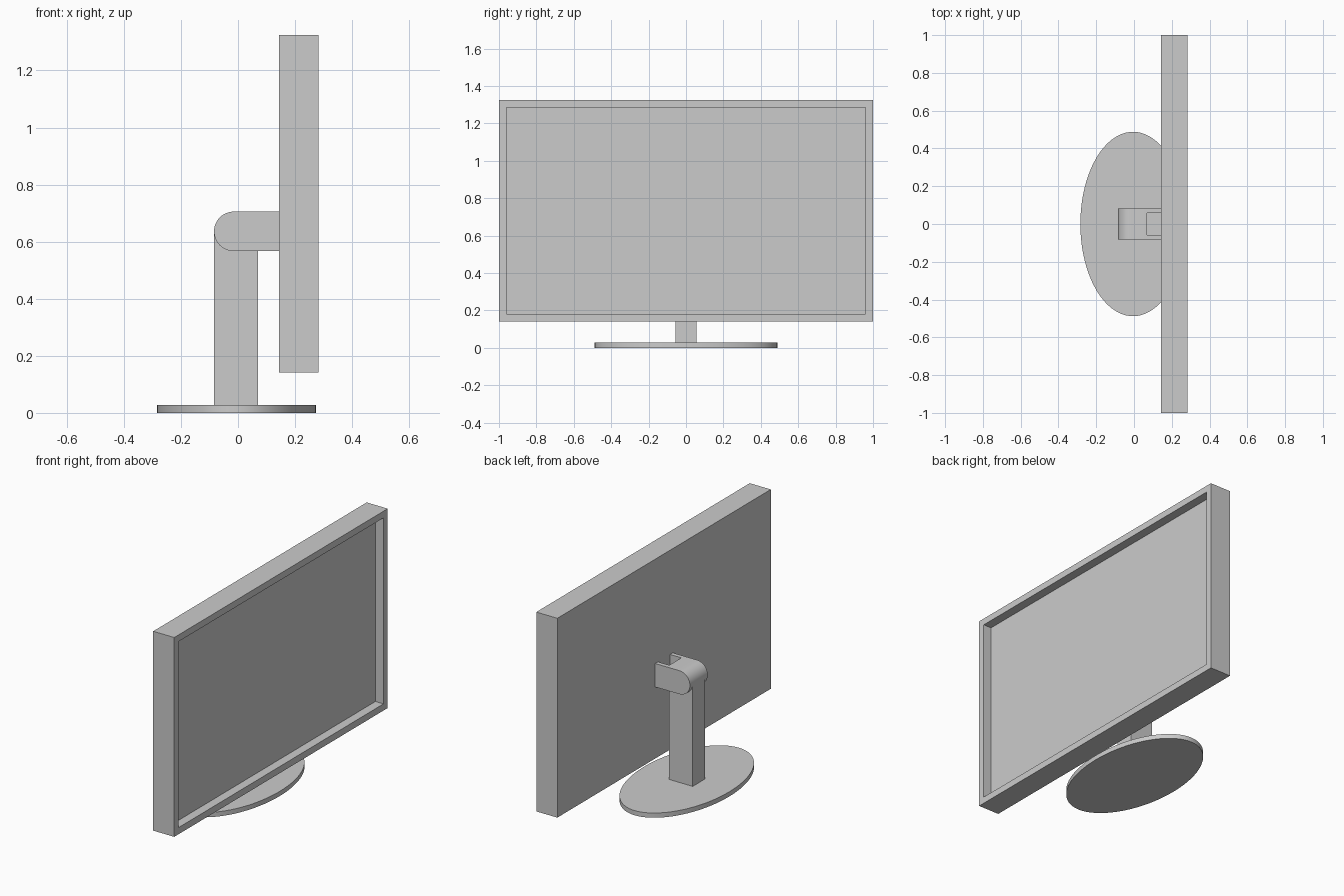
import bpy, bmesh, math

if "Cube" in bpy.data.objects:
    bpy.data.objects.remove(bpy.data.objects["Cube"])


def new_object(name, bm):
    bmesh.ops.recalc_face_normals(bm, faces=bm.faces)
    mesh = bpy.data.meshes.new(name)
    bm.to_mesh(mesh)
    bm.free()
    obj = bpy.data.objects.new(name, mesh)
    bpy.context.collection.objects.link(obj)
    return obj


def prism(name, points, offset):
    """Extrude a closed 3D outline along an offset vector."""
    bm = bmesh.new()
    face = bm.faces.new([bm.verts.new(p) for p in points])
    side = bmesh.ops.extrude_face_region(bm, geom=[face], use_keep_orig=True)
    verts = [v for v in side["geom"] if isinstance(v, bmesh.types.BMVert)]
    bmesh.ops.translate(bm, verts=verts, vec=offset)
    return new_object(name, bm)


def box(name, x0, x1, y0, y1, z0, z1):
    outline = [(x0, y0, z0), (x1, y0, z0), (x1, y1, z0), (x0, y1, z0)]
    return prism(name, outline, (0, 0, z1 - z0))


def smooth(obj):
    bpy.ops.object.select_all(action='DESELECT')
    obj.select_set(True)
    bpy.context.view_layer.objects.active = obj
    bpy.ops.object.shade_smooth_by_angle(angle=math.radians(30))


# Oval foot
N = 96
oval = [(-0.005 + 0.279 * math.cos(2 * math.pi * i / N),
         0.488 * math.sin(2 * math.pi * i / N), 0) for i in range(N)]
smooth(prism("base", oval, (0, 0, 0.028)))

# Upright post, ending inside the bracket
box("post", -0.084, 0.07, -0.057, 0.057, 0.028, 0.636)

# Bracket: round-backed block with a slot open towards the screen
R, ZC, FRONT, SLOT = 0.0695, 0.636, 0.144, 0.07
arc = [math.radians(90 + 180 * i / 24) for i in range(25)]
profile = [(-0.084 + R + R * math.cos(a), -0.083, ZC + R * math.sin(a)) for a in arc]
profile += [(SLOT, -0.083, ZC - R), (SLOT, -0.083, ZC + R)]
smooth(prism("bracket", profile, (0, 0.166, 0)))
for side, y0, y1 in (("left", -0.083, -0.057), ("right", 0.057, 0.083)):
    box("bracket_arm_" + side, SLOT, FRONT, y0, y1, ZC - R, ZC + R)

# Screen housing with the display recessed into its +x face
screen = box("screen", FRONT, 0.282, -1, 1, 0.142, 1.324)
bm = bmesh.new()
bm.from_mesh(screen.data)
front = max(bm.faces, key=lambda f: f.calc_center_median().x)
bmesh.ops.inset_region(bm, faces=[front], thickness=0.056)
front = max((f for f in bm.faces if f.normal.x > 0.9),
            key=lambda f: f.calc_area())
hole = bmesh.ops.extrude_face_region(bm, geom=[front])
bmesh.ops.delete(bm, geom=[front], context='FACES_ONLY')
bmesh.ops.translate(bm, vec=(-0.053, 0, 0),
                    verts=[v for v in hole["geom"] if isinstance(v, bmesh.types.BMVert)])
bmesh.ops.recalc_face_normals(bm, faces=bm.faces)
bm.to_mesh(screen.data)
bm.free()
